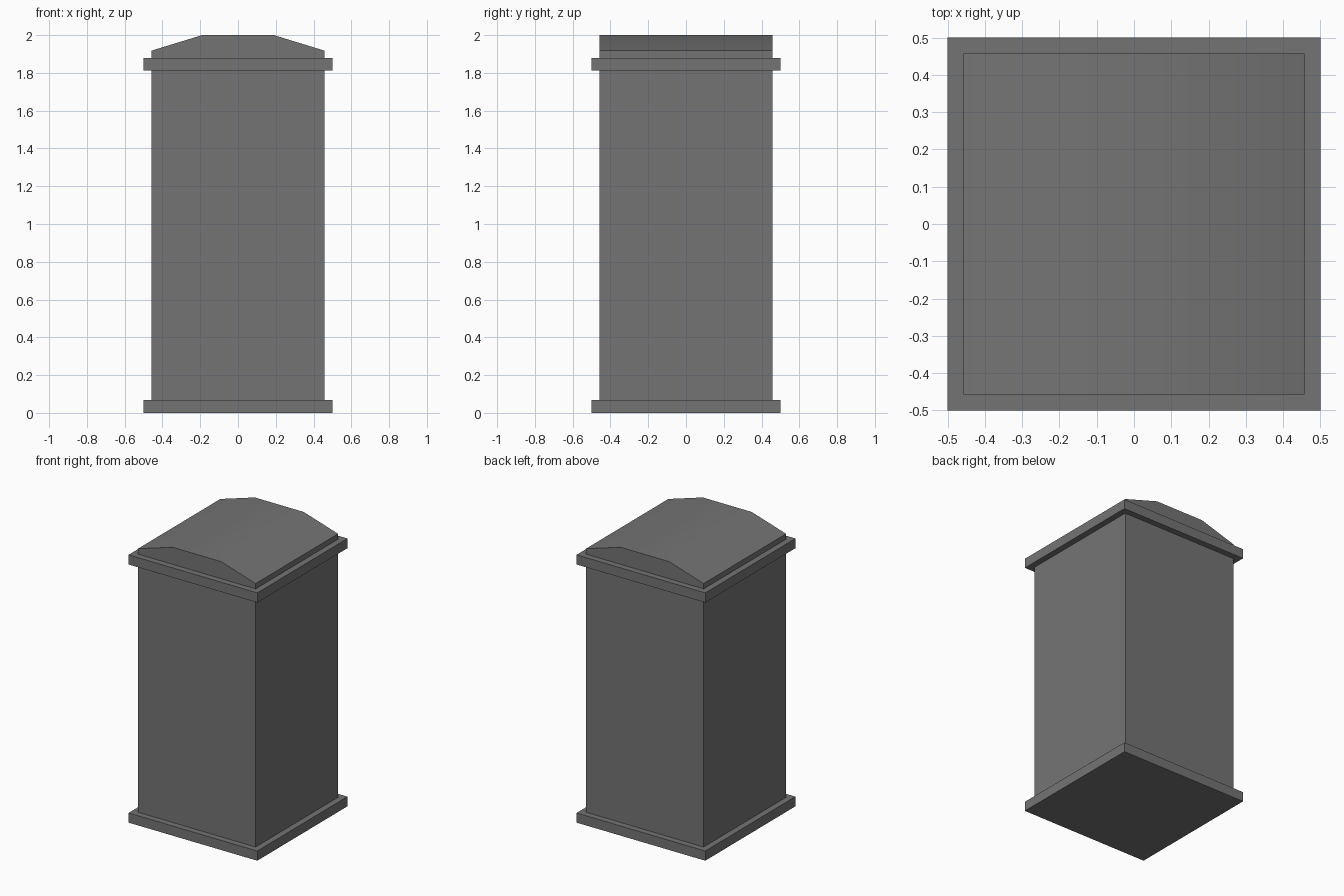
import bpy
import bmesh

if "Cube" in bpy.data.objects:
    bpy.data.objects.remove(bpy.data.objects["Cube"])

BODY = 0.457   # half width of the body
BAND = 0.5     # half width of the trim bands

dark = bpy.data.materials.new("dark_grey")
dark.diffuse_color = (0.175, 0.175, 0.175, 1.0)
dark.use_nodes = True
dark.node_tree.nodes["Principled BSDF"].inputs["Base Color"].default_value = dark.diffuse_color


def extrude_profile(name, profile, half_depth):
    """Extrude a closed x/z profile along y, centred on y = 0."""
    bm = bmesh.new()
    face = bm.faces.new([bm.verts.new((x, -half_depth, z)) for x, z in profile])
    new = bmesh.ops.extrude_face_region(bm, geom=[face])["geom"]
    verts = [v for v in new if isinstance(v, bmesh.types.BMVert)]
    bmesh.ops.translate(bm, vec=(0, 2 * half_depth, 0), verts=verts)
    bmesh.ops.recalc_face_normals(bm, faces=bm.faces)
    mesh = bpy.data.meshes.new(name)
    bm.to_mesh(mesh)
    bm.free()
    mesh.materials.append(dark)
    obj = bpy.data.objects.new(name, mesh)
    bpy.context.collection.objects.link(obj)
    return obj


def band(name, z0, z1):
    return extrude_profile(
        name, [(-BAND, z0), (BAND, z0), (BAND, z1), (-BAND, z1)], BAND)


# Tall body with a faceted arched top
right_side = [(BODY, 0.03), (BODY, 1.918), (0.19, 2.0)]
left_side = [(-x, z) for x, z in reversed(right_side)]
body = extrude_profile("body", right_side + left_side, BODY)

# Soft shading across the arch, sharp everywhere else
bpy.ops.object.select_all(action='DESELECT')
body.select_set(True)
bpy.context.view_layer.objects.active = body
bpy.ops.object.shade_smooth_by_angle(angle=0.5236)

# Trim bands at the foot and under the arch
band("base_band", 0.0, 0.068)
band("top_band", 1.812, 1.88)
